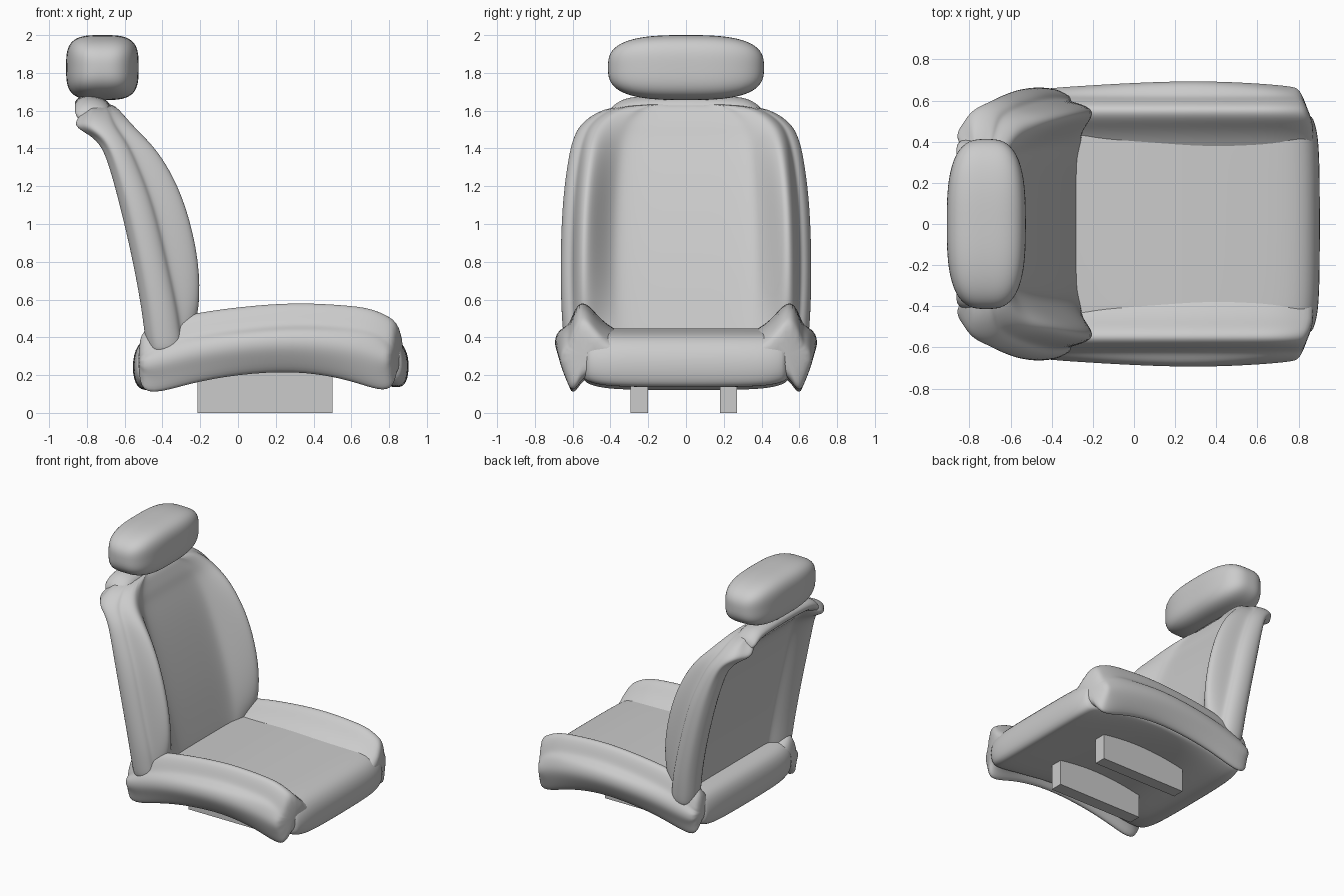
import bpy, bmesh
from mathutils import Vector

if "Cube" in bpy.data.objects:
    bpy.data.objects.remove(bpy.data.objects["Cube"], do_unlink=True)

grey = bpy.data.materials.new("seat_grey")
grey.use_nodes = True
grey.diffuse_color = (0.6, 0.6, 0.6, 1)
grey.node_tree.nodes["Principled BSDF"].inputs["Base Color"].default_value = (0.6, 0.6, 0.6, 1)


def finish(name, bm, smooth=True, subdivide=0):
    """Turn a bmesh into a named, coloured object."""
    bmesh.ops.recalc_face_normals(bm, faces=bm.faces)
    mesh = bpy.data.meshes.new(name)
    for f in bm.faces:
        f.smooth = smooth
    bm.to_mesh(mesh)
    bm.free()
    mesh.materials.append(grey)
    obj = bpy.data.objects.new(name, mesh)
    bpy.context.collection.objects.link(obj)
    if subdivide:
        mod = obj.modifiers.new("Soft", "SUBSURF")
        mod.levels = mod.render_levels = subdivide
    return obj


def loft(name, rings, side=1):
    """Skin closed rings of points, cap both ends and soften the result."""
    bm = bmesh.new()
    loops = [[bm.verts.new((x, side * y, z)) for x, y, z in ring] for ring in rings]
    n = len(loops[0])
    for a, b in zip(loops, loops[1:]):
        for i in range(n):
            j = (i + 1) % n
            bm.faces.new((a[i], a[j], b[j], b[i]))
    for end in (loops[0], loops[-1]):
        bm.faces.new(end)
    return finish(name, bm, subdivide=2)


def box(name, low, high):
    bm = bmesh.new()
    low, high = Vector(low), Vector(high)
    bmesh.ops.create_cube(bm, size=1)
    for v in bm.verts:
        v.co = (low + high) / 2 + v.co * (high - low)
    return finish(name, bm, smooth=False)


# Seat centre: a side profile carried across the width
profile = [(-.54, .37), (-.45, .415), (-.2, .425), (.05, .445), (.3, .45), (.55, .44), (.76, .43),
           (.865, .39), (.91, .29), (.9, .17), (.865, .13), (.8, .14), (.6, .175), (.3, .225),
           (0, .215), (-.25, .17), (-.45, .115), (-.54, .12), (-.565, .24)]
rings = []
for y, pull in ((-.56, .06), (-.51, .03), (-.43, .008), (-.25, 0), (.25, 0), (.43, .008), (.51, .03), (.56, .06)):
    rings.append([(x - pull * max(-.6, min(1, (x - .1) * 3)), y, z + max(0, .28 - z) * pull * 6)
                  for x, z in profile])
loft("seat_cushion", rings)

# Seat side bolsters: x, top, bottom, outer width, forward shear
stations = [(-.53, .41, .15, .64, 0), (-.47, .47, .085, .66, 0), (-.25, .53, .155, .675, 0),
            (0, .565, .2, .69, 0), (.3, .59, .22, .70, 0), (.55, .575, .18, .69, .05),
            (.69, .56, .13, .68, .13), (.775, .51, .11, .67, .3), (.81, .465, .16, .66, .42)]
for side, label in ((1, "left"), (-1, "right")):
    rings = []
    for x, t, b, w, shear in stations:
        m = (t + b) / 2
        section = [(.32, t - .165), (.39, t - .135), (.46, t - .08), (.515, t - .01), (.565, t + .005),
                   (.60, t - .06), (.62, t - .12), (w - .03, t - .14), (w - .005, m + .01),
                   (w, m - .045), (w - .03, b + .08), (.61, b - .01), (.575, b + .015),
                   (.54, b + .08), (.4, b + .12)]
        rings.append([(x + shear * (.66 - max(y, .46)), y, z) for y, z in section])
    loft(label + "_seat_bolster", rings, side)

# Backrest: z, panel front, wing front, seam, rear edge, half width
levels = [(.25, -.26, -.30, -.31, -.47, .62), (.36, -.27, -.27, -.30, -.49, .64),
          (.42, -.28, -.24, -.31, -.50, .645),
          (.55, -.31, -.195, -.325, -.515, .655), (.8, -.37, -.195, -.38, -.56, .66),
          (1.1, -.46, -.265, -.45, -.63, .65), (1.3, -.53, -.36, -.53, -.685, .625),
          (1.41, -.575, -.44, -.58, -.725, .605), (1.47, -.60, -.50, -.62, -.785, .585),
          (1.52, -.615, -.55, -.655, -.885, .56), (1.575, -.64, -.60, -.68, -.84, .50),
          (1.64, -.67, -.66, -.70, -.80, .37)]
rings = []
for z, front, wing, seam, rear, width in levels:
    back = max(rear + .09, -.75)
    s = width / .66
    tuck = s * (1 - .1 * max(0, min(1, (z - 1.4) / .1)))
    half = [(front, .15), (front, .33), (front + .02, .39), ((front + wing) / 2 + .01, .46),
            (wing, .525), (wing - .01, .565), ((seam + wing) / 2, .592), (seam + .005, .605),
            (seam, .635), (seam - .05, .665), ((seam + rear) / 2 - .03, .668)]
    rim = [(rear + .03, .64), (rear, .59), (rear + .01, .535), ((rear + back) / 2, .47),
           (back, .425), (back, .39), (back, .15)]
    ring = [(x, y * s, z) for x, y in half] + [(x, y * tuck, z) for x, y in rim]
    rings.append(ring + [(x, -y, z) for x, y, z in reversed(ring)])
loft("backrest", rings)

# Rolled rim along the top of the backrest
rim = [(-.67, 1.58), (-.67, 1.64), (-.73, 1.68), (-.82, 1.69), (-.875, 1.65), (-.85, 1.605), (-.77, 1.57), (-.7, 1.54)]
loft("backrest_top_rim", [[(x, y, z - drop) for x, z in rim]
     for y, drop in ((-.42, .08), (-.35, .03), (-.27, 0), (.27, 0), (.35, .03), (.42, .08))])

# Headrest: a soft pillow block with rounder ends
bm = bmesh.new()
bmesh.ops.create_cube(bm, size=2)
bmesh.ops.subdivide_edges(bm, edges=bm.edges[:], cuts=17, use_grid_fill=True)
for v in bm.verts:
    side_view = (abs(v.co.x) ** 3.4 + abs(v.co.z) ** 3.4) ** (1 / 3.4)
    p = v.co / (side_view ** 2.9 + abs(v.co.y) ** 2.9) ** (1 / 2.9)
    v.co = (-.718 + p.x * .192, p.y * .413, 1.828 + p.z * .172)
finish("headrest", bm)

# Floor rails
box("left_rail", (-.215, .18, 0), (.5, .27, .24))
box("right_rail", (-.215, -.295, 0), (.5, -.2, .24))
